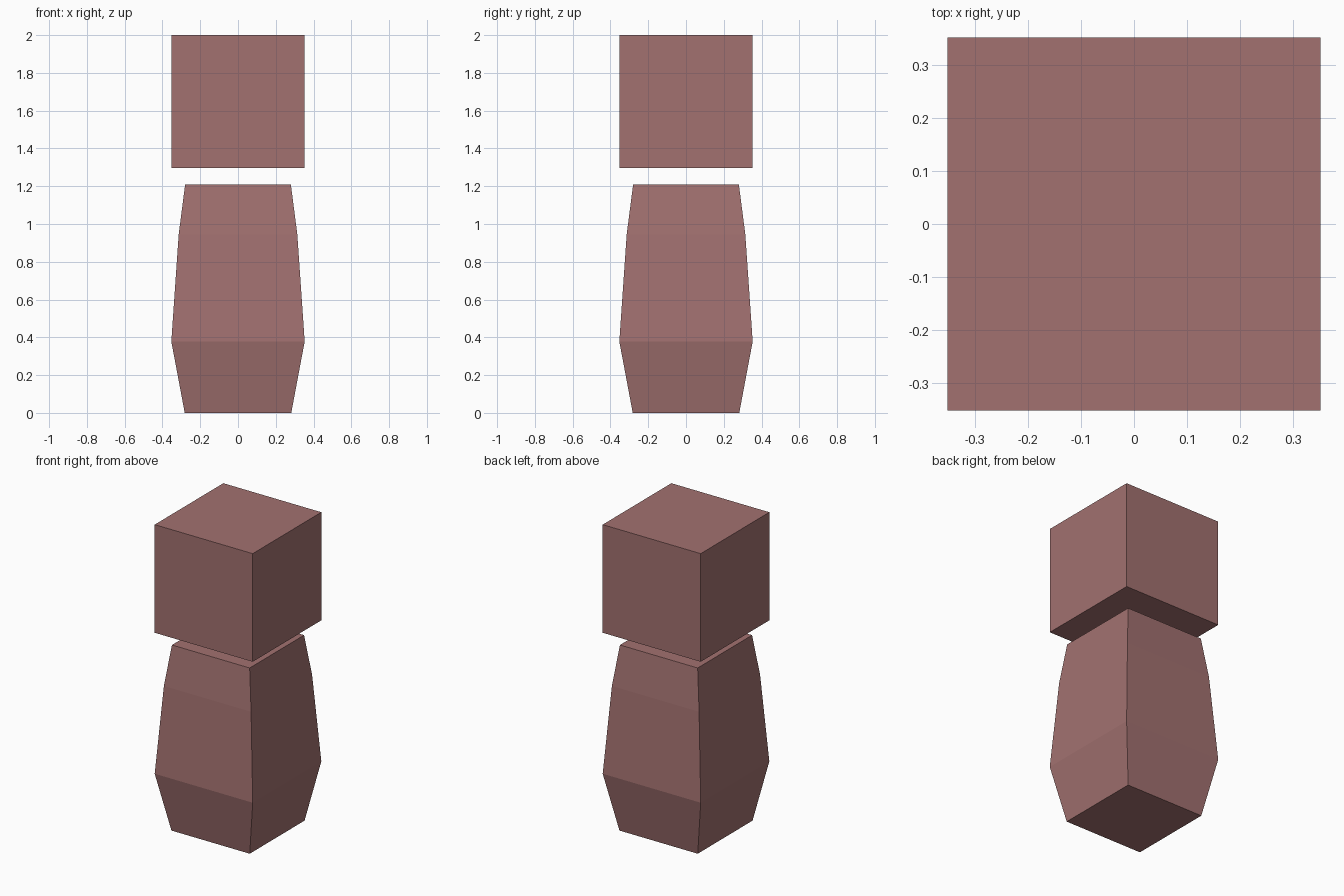
import bpy, bmesh

if "Cube" in bpy.data.objects:
    bpy.data.objects.remove(bpy.data.objects["Cube"])

mat = bpy.data.materials.new("dusty_red")
mat.diffuse_color = (0.36, 0.165, 0.162, 1)
mat.use_nodes = True
mat.node_tree.nodes["Principled BSDF"].inputs["Base Color"].default_value = mat.diffuse_color


def square_loft(name, profile):
    """Closed square-section solid through (half_width, z) pairs."""
    bm = bmesh.new()
    rings = [[bm.verts.new((sx * h, sy * h, z))
              for sx, sy in ((-1, -1), (1, -1), (1, 1), (-1, 1))]
             for h, z in profile]
    for low, high in zip(rings, rings[1:]):
        for i in range(4):
            j = (i + 1) % 4
            bm.faces.new((low[i], low[j], high[j], high[i]))
    bm.faces.new(rings[0][::-1])
    bm.faces.new(rings[-1])
    mesh = bpy.data.meshes.new(name)
    bm.to_mesh(mesh)
    bm.free()
    mesh.materials.append(mat)
    obj = bpy.data.objects.new(name, mesh)
    bpy.context.collection.objects.link(obj)
    return obj


# Tapered body
square_loft("body", [(0.282, 0), (0.353, 0.378), (0.314, 0.945), (0.28, 1.208)])

# Floating cube head
square_loft("head", [(0.353, 1.296), (0.353, 2.0)])
